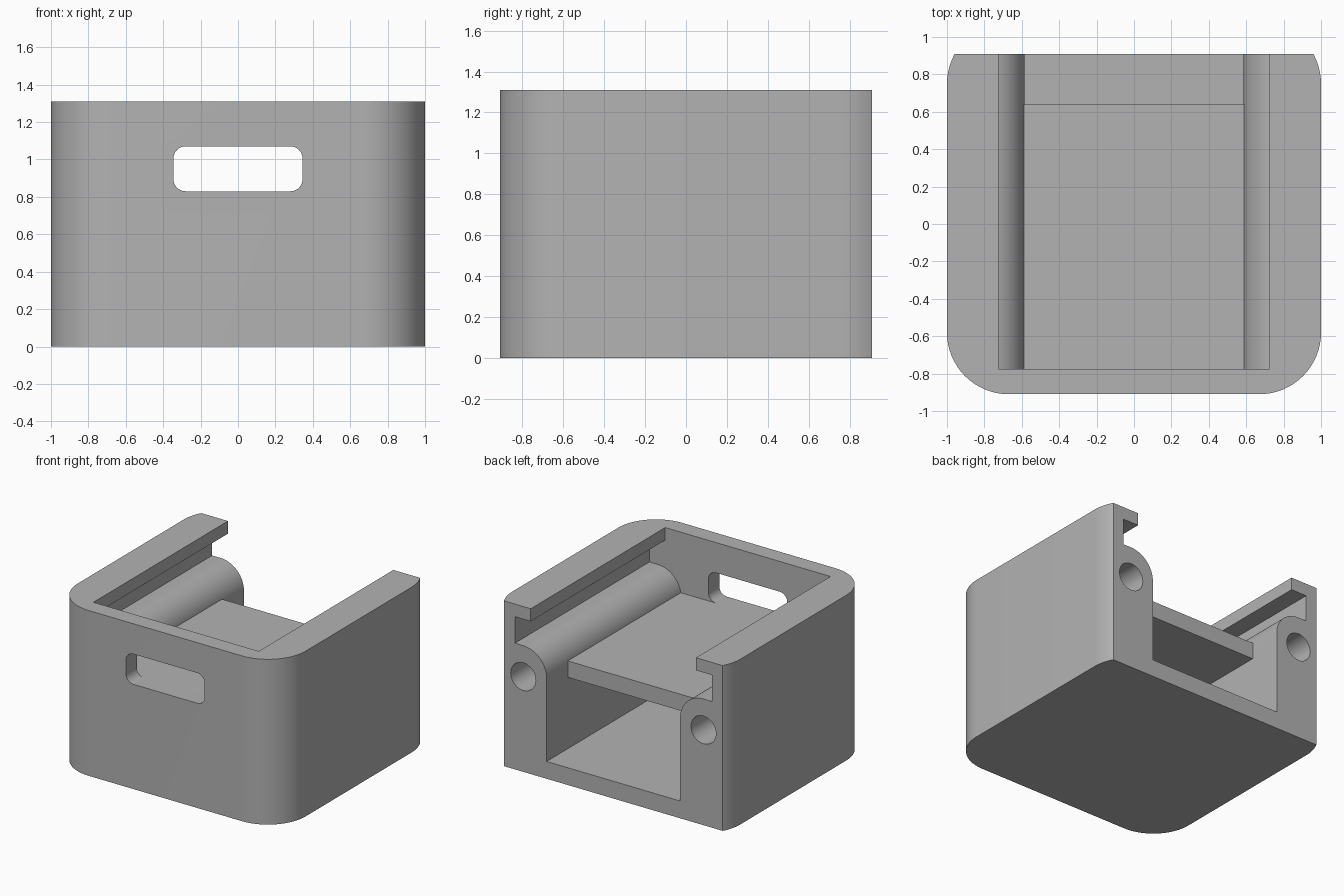
import bpy
import bmesh
from math import cos, sin, pi, radians

cube = bpy.data.objects.get("Cube")
if cube:
    bpy.data.objects.remove(cube, do_unlink=True)

# Single plain material
grey = bpy.data.materials.new("plain grey")
grey.use_nodes = True
colour = (0.45, 0.45, 0.45, 1)
grey.diffuse_color = colour
grey.node_tree.nodes["Principled BSDF"].inputs["Base Color"].default_value = colour


def arc(cx, cy, r, start, end, steps=16):
    """Points along an arc, angles in degrees."""
    angles = [radians(start + (end - start) * i / steps) for i in range(steps + 1)]
    return [(cx + r * cos(a), cy + r * sin(a)) for a in angles]


def rounded_rect(x0, x1, y0, y1, r):
    return (arc(x1 - r, y0 + r, r, -90, 0) + arc(x1 - r, y1 - r, r, 0, 90)
            + arc(x0 + r, y1 - r, r, 90, 180) + arc(x0 + r, y0 + r, r, 180, 270))


def prism(name, points, low, high, axis):
    """Extrude an outline along z (outline in x, y) or along y (outline in x, z)."""
    bm = bmesh.new()
    place = (lambda p: (p[0], p[1], low)) if axis == "z" else (lambda p: (p[0], low, p[1]))
    face = bm.faces.new([bm.verts.new(place(p)) for p in points])
    moved = bmesh.ops.extrude_face_region(bm, geom=[face])["geom"]
    shift = (0, 0, high - low) if axis == "z" else (0, high - low, 0)
    bmesh.ops.translate(bm, vec=shift,
                        verts=[v for v in moved if isinstance(v, bmesh.types.BMVert)])
    bmesh.ops.recalc_face_normals(bm, faces=bm.faces)
    mesh = bpy.data.meshes.new(name)
    bm.to_mesh(mesh)
    bm.free()
    mesh.materials.append(grey)
    obj = bpy.data.objects.new(name, mesh)
    bpy.context.collection.objects.link(obj)
    return obj


def cut(target, cutter):
    mod = target.modifiers.new(cutter.name, "BOOLEAN")
    mod.operation = "DIFFERENCE"
    mod.solver = "EXACT"
    mod.object = cutter
    bpy.context.view_layer.objects.active = target
    bpy.ops.object.modifier_apply(modifier=mod.name)
    bpy.data.objects.remove(cutter, do_unlink=True)


DEPTH, HEIGHT, WALL = 0.91, 1.31, -0.775

# Housing: rounded block whose back corners are cut off flat
outline = [p for p in rounded_rect(-1, 1, -DEPTH, 1.08, 0.33) if p[1] < DEPTH]
half = (DEPTH - 0.75) / 0.33
edge = 0.67 + 0.33 * (1 - half ** 2) ** 0.5
split = next(i for i, p in enumerate(outline) if p[0] < 0 and p[1] > 0)
outline[split:split] = [(edge, DEPTH), (-edge, DEPTH)]
housing = prism("housing", outline, 0, HEIGHT, "z")

# Cavity: floor, rounded side rails, undercut slots and top lips
right_half = ([(0.585, 0.137)] + arc(0.79, 0.795, 0.205, 180, 90)
              + [(0.863, 1.0), (0.863, 1.21), (0.725, 1.21), (0.725, 1.4)])
left_half = [(-x, z) for x, z in reversed(right_half)]
cut(housing, prism("cavity", right_half + left_half, WALL, 1.1, "y"))

# Handle opening in the front wall
cut(housing, prism("handle_opening", rounded_rect(-0.345, 0.345, 0.83, 1.07, 0.065),
                   -1.1, -0.7, "y"))

# Round bores in the side rails, open at the back
for side in (-1, 1):
    cut(housing, prism("rail_bore", arc(side * 0.79, 0.755, 0.11, 0, 348.75, 31),
                       WALL, 1.1, "y"))

# Shelf between the rails
shelf = prism("shelf", [(-0.59, 0.70), (0.59, 0.70), (0.59, 0.83), (-0.59, 0.83)],
              WALL - 0.005, 0.64, "y")

# Smooth rounded walls, crisp edges
bpy.ops.object.select_all(action="DESELECT")
housing.select_set(True)
bpy.context.view_layer.objects.active = housing
bpy.ops.object.shade_smooth_by_angle(angle=radians(30))
